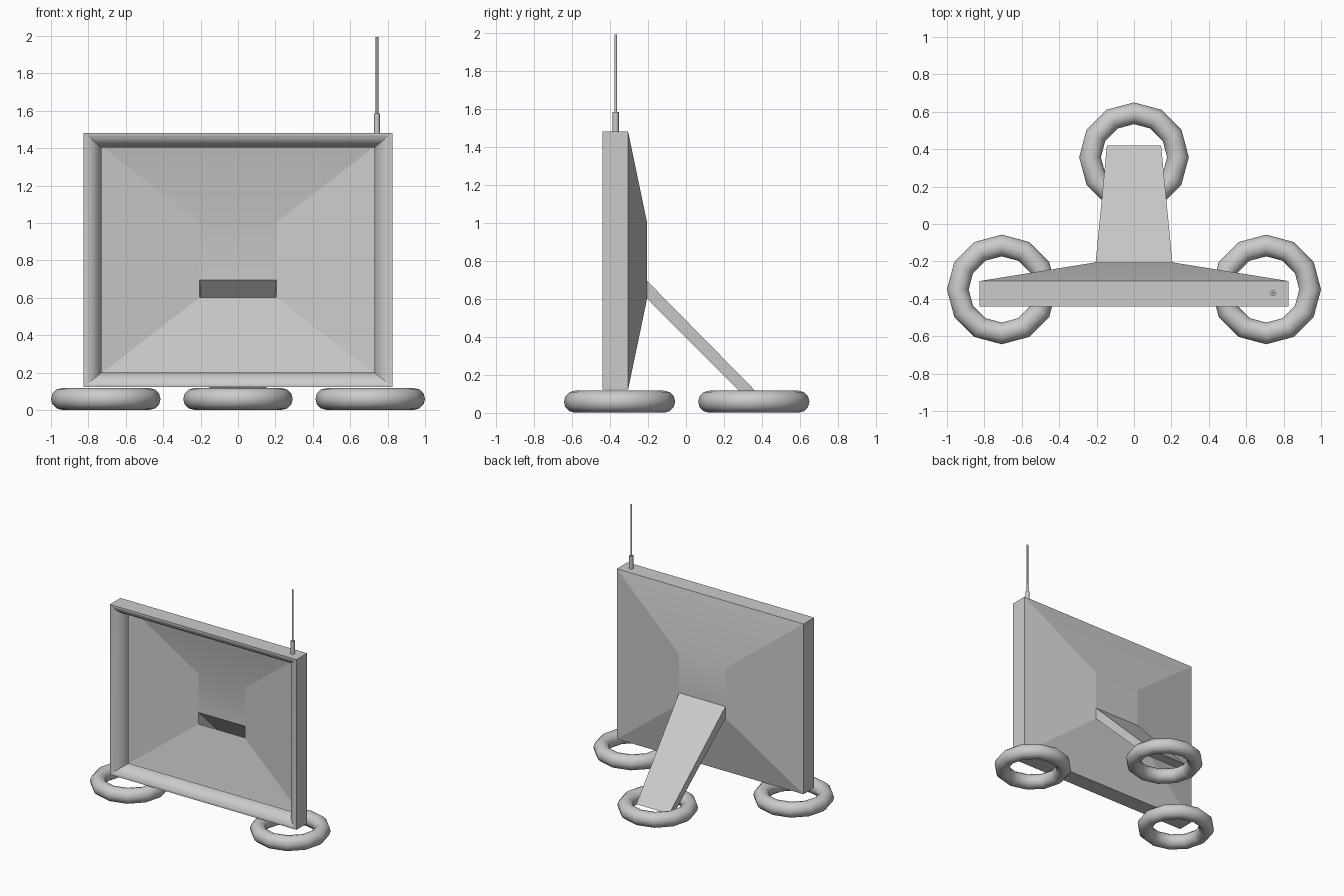
import bpy, bmesh, math

if "Cube" in bpy.data.objects:
    bpy.data.objects.remove(bpy.data.objects["Cube"])

Y_FRONT, Y_BACK, Y_PANEL = -0.44, -0.305, -0.205
Z_MID, HALF_X, HALF_Z = 0.802, 0.825, 0.68


def make_object(name, bm):
    bmesh.ops.recalc_face_normals(bm, faces=bm.faces[:])
    mesh = bpy.data.meshes.new(name)
    bm.to_mesh(mesh)
    bm.free()
    obj = bpy.data.objects.new(name, mesh)
    bpy.context.collection.objects.link(obj)
    return obj


def smooth(obj, angle):
    bpy.ops.object.select_all(action='DESELECT')
    obj.select_set(True)
    bpy.context.view_layer.objects.active = obj
    bpy.ops.object.shade_smooth_by_angle(angle=math.radians(angle))


def rect(bm, hx, hz, y, zc=Z_MID):
    return [bm.verts.new((sx * hx, y, zc + sz * hz))
            for sx, sz in ((-1, -1), (1, -1), (1, 1), (-1, 1))]


def bridge(bm, a, b):
    for i in range(4):
        j = (i + 1) % 4
        bm.faces.new((a[i], a[j], b[j], b[i]))


# housing: rounded rim rolling inward, box sides, funnel back (open front)
bm = bmesh.new()
loops = []
for i in range(8, -1, -1):
    t = math.radians(90) * i / 8
    s = 1 - 0.115 * math.sin(t)
    loops.append(rect(bm, HALF_X * s, HALF_Z * s, Y_FRONT + 0.1 * (1 - math.cos(t))))
loops.append(rect(bm, HALF_X, HALF_Z, Y_BACK))
loops.append(rect(bm, 0.205, 0.2, Y_PANEL))
for a, b in zip(loops, loops[1:]):
    bridge(bm, a, b)
# flat back panel above the support opening
end = loops[-1]
cut = [bm.verts.new((s * 0.205, Y_PANEL, 0.695)) for s in (-1, 1)]
bm.faces.new((cut[0], cut[1], end[2], end[3]))
housing = make_object("screen_housing", bm)
smooth(housing, 14)

# rear support: hollow tapered leg, open into the housing
bm = bmesh.new()
top = [bm.verts.new((x, Y_PANEL, z)) for x, z in
       ((-0.205, 0.602), (0.205, 0.602), (0.205, 0.695), (-0.205, 0.695))]
foot = [bm.verts.new((x, y, 0.06)) for x, y in
        ((-0.145, 0.335), (0.145, 0.335), (0.145, 0.42), (-0.145, 0.42))]
bridge(bm, top, foot)
bm.faces.new(foot)
make_object("rear_support", bm)

# ring feet
for name, x, y in (("left_ring_foot", -0.707, -0.35), ("right_ring_foot", 0.707, -0.35),
                   ("rear_ring_foot", 0, 0.357)):
    bpy.ops.mesh.primitive_torus_add(major_segments=12, minor_segments=12, major_radius=0.235,
                                     minor_radius=0.058, location=(x, y, 0.059))
    ring = bpy.context.object
    ring.name = name
    smooth(ring, 40)

# antenna
for name, r, z0, z1 in (("antenna_base", 0.016, 1.48, 1.585), ("antenna_rod", 0.007, 1.58, 1.993)):
    bpy.ops.mesh.primitive_cylinder_add(vertices=8, radius=r, depth=z1 - z0,
                                        location=(0.743, -0.37, (z0 + z1) / 2))
    part = bpy.context.object
    part.name = name
    smooth(part, 50)
